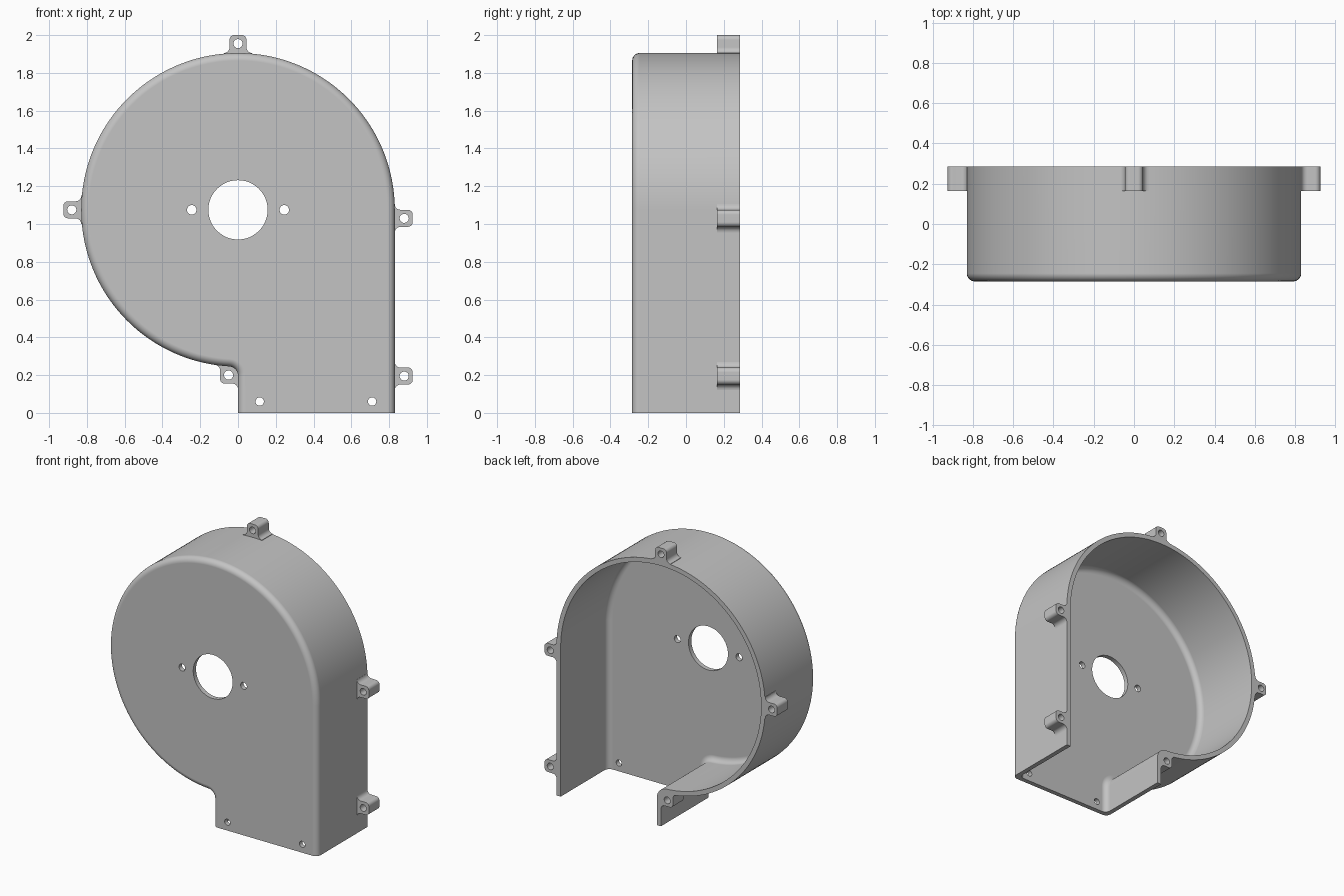
import bpy, bmesh, math
from mathutils import Vector

cube = bpy.data.objects.get("Cube")
if cube:
    bpy.data.objects.remove(cube, do_unlink=True)

R, CZ = 0.83, 1.075            # scroll radius and centre height
RF = 0.05                      # fillet where scroll meets outlet
FZ = CZ - math.sqrt((R + RF) ** 2 - RF ** 2)
BACK, FRONT = 0.285, -0.285
WALL, ROUND = 0.033, 0.04
LUG_FRONT = 0.165

grey = bpy.data.materials.new("light grey")
grey.use_nodes = True
grey.diffuse_color = (0.55, 0.55, 0.55, 1)
grey.node_tree.nodes["Principled BSDF"].inputs["Base Color"].default_value = (0.55, 0.55, 0.55, 1)


def arc(cx, cz, r, a0, a1, n):
    """Points on an arc, angles in degrees."""
    angles = [math.radians(a0 + (a1 - a0) * i / n) for i in range(n + 1)]
    return [(cx + r * math.cos(a), cz + r * math.sin(a)) for a in angles]


def outline(d):
    """Open housing outline, inset by d, from outlet left to outlet right."""
    meet = math.degrees(math.atan2(CZ - FZ, RF))
    return ([(d, 0)] + arc(-RF, FZ, RF + d, 0, meet, 10)
            + arc(0, CZ, R - d, meet - 180, -360, 120) + [(R - d, 0)])


def make_object(name, bm):
    bmesh.ops.recalc_face_normals(bm, faces=bm.faces)
    mesh = bpy.data.meshes.new(name)
    bm.to_mesh(mesh)
    bm.free()
    mesh.materials.append(grey)
    obj = bpy.data.objects.new(name, mesh)
    bpy.context.collection.objects.link(obj)
    return obj


def prism(name, points, y0, y1):
    bm = bmesh.new()
    face = bm.faces.new([bm.verts.new((x, y0, z)) for x, z in points])
    out = bmesh.ops.extrude_face_region(bm, geom=[face])
    verts = [v for v in out["geom"] if isinstance(v, bmesh.types.BMVert)]
    bmesh.ops.translate(bm, verts=verts, vec=(0, y1 - y0, 0))
    return make_object(name, bm)


def drill(obj, holes):
    """Cut round holes (x, z, radius) through an object along y."""
    for x, z, r in holes:
        cutter = prism("hole_cutter", arc(x, z, r, 0, 360, 48)[:-1], -0.5, 0.5)
        cutter.hide_render = True
        mod = obj.modifiers.new("hole", "BOOLEAN")
        mod.operation, mod.solver, mod.object = "DIFFERENCE", "EXACT", cutter
        bpy.context.view_layer.objects.active = obj
        bpy.ops.object.modifier_apply(modifier=mod.name)
        bpy.data.objects.remove(cutter, do_unlink=True)


def finish(obj):
    bpy.ops.object.select_all(action="DESELECT")
    obj.select_set(True)
    bpy.context.view_layer.objects.active = obj
    bpy.ops.object.shade_smooth_by_angle(angle=math.radians(35))
    mod = obj.modifiers.new("even shading", "WEIGHTED_NORMAL")
    mod.keep_sharp = True


# Housing shell: rings run from the front plate out, round the rim and back in
def rounded_side(d, y):
    return [(d + ROUND - a, y + ROUND - b) for a, b in arc(0, 0, ROUND, 90, 0, 8)]


outer = rounded_side(0, FRONT) + [(0, BACK)]
inner = rounded_side(WALL, FRONT + WALL) + [(WALL, BACK)]
bm = bmesh.new()
rings = [[bm.verts.new((x, y, z)) for x, z in outline(d)] for d, y in outer + inner[::-1]]
for a, b in zip(rings, rings[1:]):
    for i in range(len(a) - 1):
        bm.faces.new((a[i], a[i + 1], b[i + 1], b[i]))
bm.faces.new(rings[0])
bm.faces.new(rings[-1])
# Cut edge of the shell at the open outlet
bm.faces.new([r[0] for r in rings] + [r[-1] for r in reversed(rings)])
housing = make_object("housing", bm)
drill(housing, [(0, CZ, 0.157), (-0.245, CZ, 0.025), (0.245, CZ, 0.025),
                (0.115, 0.06, 0.022), (0.71, 0.06, 0.022)])
finish(housing)

# Mounting lugs: rounded tabs with flared feet
half = arc(0.075, 0.03, 0.03, 270, 180, 6) + arc(0.02, 0.07, 0.025, 0, 90, 6)
tab = [(0.075, -0.012)] + half + [(-u, v) for u, v in half[::-1]] + [(-0.075, -0.012)]
lugs = [("top_lug", 0, CZ + R, 0), ("right_lug", -R, CZ, 90),
        ("left_upper_lug", R, 1.03, -90), ("left_lower_lug", R, 0.195, -90)]
for name, x, z, turn in lugs:
    c, s = math.cos(math.radians(turn)), math.sin(math.radians(turn))
    lug = prism(name, [(x + u * c - v * s, z + u * s + v * c) for u, v in tab], LUG_FRONT, BACK)
    drill(lug, [(x - 0.05 * s, z + 0.05 * c, 0.024)])
    finish(lug)

# Lug tucked in the corner between scroll and outlet
corner = ([(0.01, 0.125)] + arc(-0.03, 0.125, 0.03, 0, 90, 6)
          + arc(-0.07, 0.18, 0.025, 270, 180, 6)
          + arc(-0.125, 0.225, 0.03, 0, 90, 6) + [(-0.125, 0.26), (0.01, 0.25)])
corner_lug = prism("corner_lug", corner, LUG_FRONT, BACK)
drill(corner_lug, [(-0.05, 0.2, 0.024)])
finish(corner_lug)
